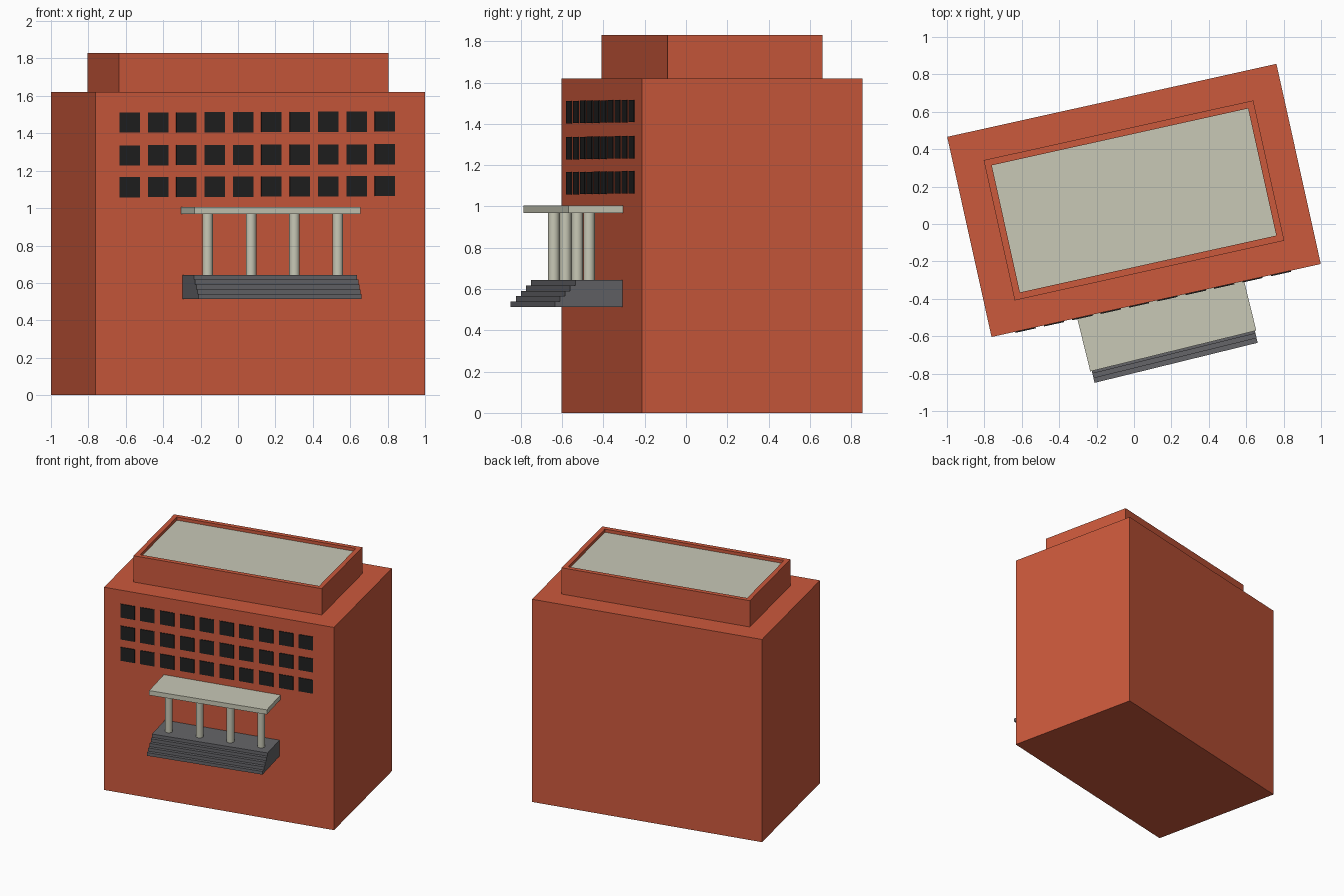
import bpy, bmesh, math
from mathutils import Matrix, Vector

if "Cube" in bpy.data.objects:
    bpy.data.objects.remove(bpy.data.objects["Cube"])


def material(name, r, g, b):
    m = bpy.data.materials.new(name)
    m.diffuse_color = (r, g, b, 1)
    m.use_nodes = True
    m.node_tree.nodes["Principled BSDF"].inputs["Base Color"].default_value = m.diffuse_color
    return m


BRICK = material("brick", 0.60, 0.10, 0.045)
STONE = material("pale_stone", 0.58, 0.58, 0.47)
STEP = material("dark_stone", 0.13, 0.13, 0.14)
GLASS = material("dark_glass", 0.014, 0.014, 0.014)

# Local frames: the building and the slightly more turned portico
HOUSE = Matrix.Translation((0, 0.126, 0)) @ Matrix.Rotation(math.radians(12.5), 4, 'Z')
PORCH = Matrix.Translation((0.21, -0.679, 0)) @ Matrix.Rotation(math.radians(13.8), 4, 'Z')


def add_box(bm, lo, hi):
    lo, hi = Vector(lo), Vector(hi)
    mat = Matrix.Translation((lo + hi) / 2) @ Matrix.Diagonal((*(hi - lo), 1))
    return bmesh.ops.create_cube(bm, size=1, matrix=mat)['verts']


def finish(name, bm, frame, *mats):
    bmesh.ops.recalc_face_normals(bm, faces=bm.faces)
    me = bpy.data.meshes.new(name)
    bm.to_mesh(me)
    bm.free()
    for m in mats:
        me.materials.append(m)
    ob = bpy.data.objects.new(name, me)
    bpy.context.collection.objects.link(ob)
    ob.matrix_world = frame
    return ob


def box(name, frame, lo, hi, mat):
    bm = bmesh.new()
    add_box(bm, lo, hi)
    return finish(name, bm, frame, mat)


# Main block
W, D, H = 0.9015, 0.548, 1.62
box("main_block", HOUSE, (-W, -D, 0), (W, D, H), BRICK)

# Upper storey with a sunken pale roof behind a parapet
bm = bmesh.new()
add_box(bm, (-0.738, -0.384, H), (0.738, 0.384, 1.83))
bm.normal_update()
top = max(bm.faces, key=lambda f: f.calc_center_median().z)
bmesh.ops.inset_region(bm, faces=[top], thickness=0.051)
walls = bmesh.ops.extrude_face_region(bm, geom=[top])['geom']
floor = next(g for g in walls if isinstance(g, bmesh.types.BMFace))
bmesh.ops.translate(bm, verts=floor.verts, vec=(0, 0, -0.025))
floor.material_index = 1
if top.is_valid:
    bmesh.ops.delete(bm, geom=[top], context='FACES_ONLY')
finish("upper_storey", bm, HOUSE, BRICK, STONE)

# Three rows of ten windows, just proud of the front wall
bm = bmesh.new()
for z in (1.112, 1.282, 1.457):
    for i in range(10):
        u = -0.7155 + i * 0.1553
        zc = z + i * 0.0006
        add_box(bm, (u - 0.0555, -D - 0.006, zc - 0.054), (u + 0.0555, -D + 0.01, zc + 0.054))
finish("windows", bm, HOUSE, GLASS)

# Portico roof slab
box("portico_roof", PORCH, (-0.457, 0, 0.968), (0.457, 0.31, 1.005), STONE)

# Stepped base: stair profile extruded sideways
bm = bmesh.new()
rise, z0, back = 0.0258, 0.514, 0.31
profile = [(back, z0)]
for i in range(5):
    y = -0.065 + 0.0255 * i
    profile += [(y, z0 + rise * i), (y, z0 + rise * (i + 1))]
profile.append((back, z0 + 5 * rise))
side = bm.faces.new([bm.verts.new((-0.449, y, z)) for y, z in profile])
new = bmesh.ops.extrude_face_region(bm, geom=[side])['geom']
bmesh.ops.translate(bm, verts=[v for v in new if isinstance(v, bmesh.types.BMVert)], vec=(0.898, 0, 0))
finish("entrance_steps", bm, PORCH, STEP)

# Four round columns
for i in range(4):
    bm = bmesh.new()
    bmesh.ops.create_cone(bm, cap_ends=True, segments=24, radius1=0.028, radius2=0.028, depth=0.33,
                          matrix=Matrix.Translation((0.006 + (i - 1.5) * 0.239, 0.126, 0.806)))
    for f in bm.faces:
        f.smooth = len(f.verts) == 4
    for e in bm.edges:
        e.smooth = all(len(f.verts) == 4 for f in e.link_faces)
    finish(f"column_{i + 1}", bm, PORCH, STONE)
